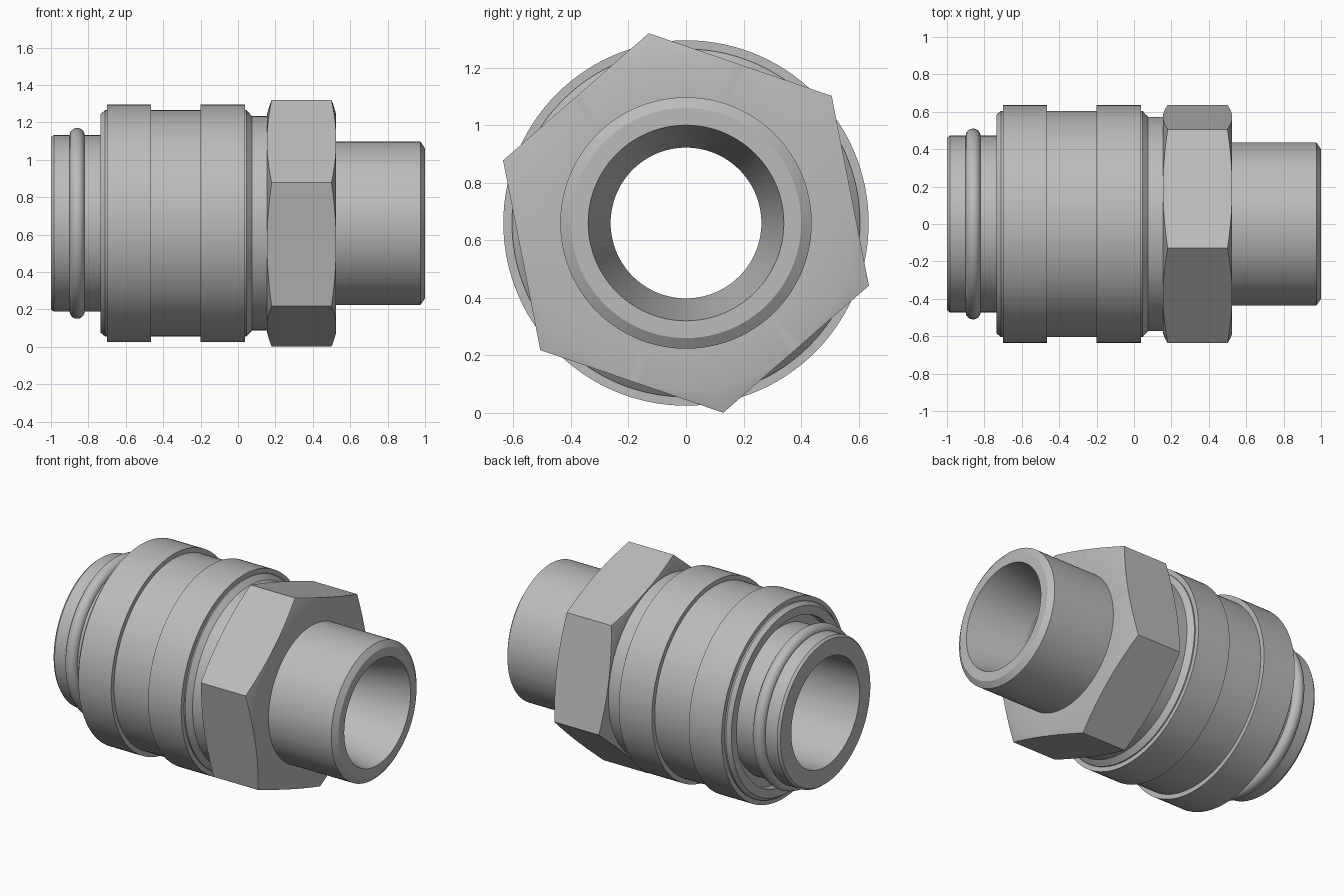
import bpy, bmesh
from math import cos, sin, pi, radians

if "Cube" in bpy.data.objects:
    bpy.data.objects.remove(bpy.data.objects["Cube"])

AXIS_Z = 0.66          # height of the fitting's axis
SEGS = 120
HEX_TURN = radians(101.1)

steel = bpy.data.materials.new("grey_steel")
steel.use_nodes = True
GREY = (0.5, 0.5, 0.5, 1)
steel.diffuse_color = GREY
bsdf = steel.node_tree.nodes["Principled BSDF"]
bsdf.inputs["Base Color"].default_value = GREY


def spin(name, section, sharp=20, turn=0.0):
    """Sweep a closed (x, radius) section around the x axis.
    section is a function of the angle, so the radius may vary."""
    bm = bmesh.new()
    rings = []
    for i in range(SEGS):
        a = 2 * pi * i / SEGS
        rings.append([bm.verts.new((x, r * cos(a + turn), r * sin(a + turn)))
                      for x, r in section(a)])
    count = len(rings[0])
    for i in range(SEGS):
        p, q = rings[i], rings[(i + 1) % SEGS]
        for j in range(count):
            k = (j + 1) % count
            bm.faces.new((p[j], p[k], q[k], q[j]))
    bmesh.ops.remove_doubles(bm, verts=bm.verts, dist=1e-5)
    bmesh.ops.recalc_face_normals(bm, faces=bm.faces)
    mesh = bpy.data.meshes.new(name)
    bm.to_mesh(mesh)
    bm.free()
    mesh.materials.append(steel)
    ob = bpy.data.objects.new(name, mesh)
    ob.location.z = AXIS_Z
    bpy.context.collection.objects.link(ob)
    bpy.ops.object.select_all(action='DESELECT')
    ob.select_set(True)
    bpy.context.view_layer.objects.active = ob
    bpy.ops.object.shade_smooth_by_angle(angle=radians(sharp))
    return ob


# Hollow core: plug end, pipe end with chamfer, tapered seat and stepped bore
core = [(-1, .35), (-1, .46), (-.985, .472), (-.6, .472), (-.6, .437),
        (.975, .437), (1, .40), (1, .34), (.62, .262), (0, .262), (0, .35)]
spin("core_tube", lambda a: core, sharp=10)

# Outer sleeve with two raised bands and a recessed end face
sleeve = [(-.68, .45), (-.68, .53), (-.735, .53), (-.735, .585), (-.71, .605),
          (-.70, .605), (-.70, .635), (-.465, .635), (-.465, .605),
          (-.20, .605), (-.20, .635), (.037, .635), (.037, .605),
          (.045, .605), (.075, .573), (.17, .573), (.17, .45)]
spin("sleeve", lambda a: sleeve)

# Seal ring around the plug end
TUBE = 48
ring = [(-.86 + .04 * cos(2 * pi * t / TUBE), .47 + .04 * sin(2 * pi * t / TUBE))
        for t in range(TUBE)]
spin("seal_ring", lambda a: ring)

# Hexagon nut whose corners are turned down by a shallow cone
CORNER = 0.672
FLAT = CORNER * cos(pi / 6)


def hex_section(a):
    r = FLAT / cos(a % (pi / 3) - pi / 6)
    cut = (r - FLAT) * 0.28
    return [(.155, .42), (.155, FLAT), (.155 + cut, r),
            (.525 - cut, r), (.525, FLAT), (.525, .42)]


spin("hex_nut", hex_section, turn=HEX_TURN)
